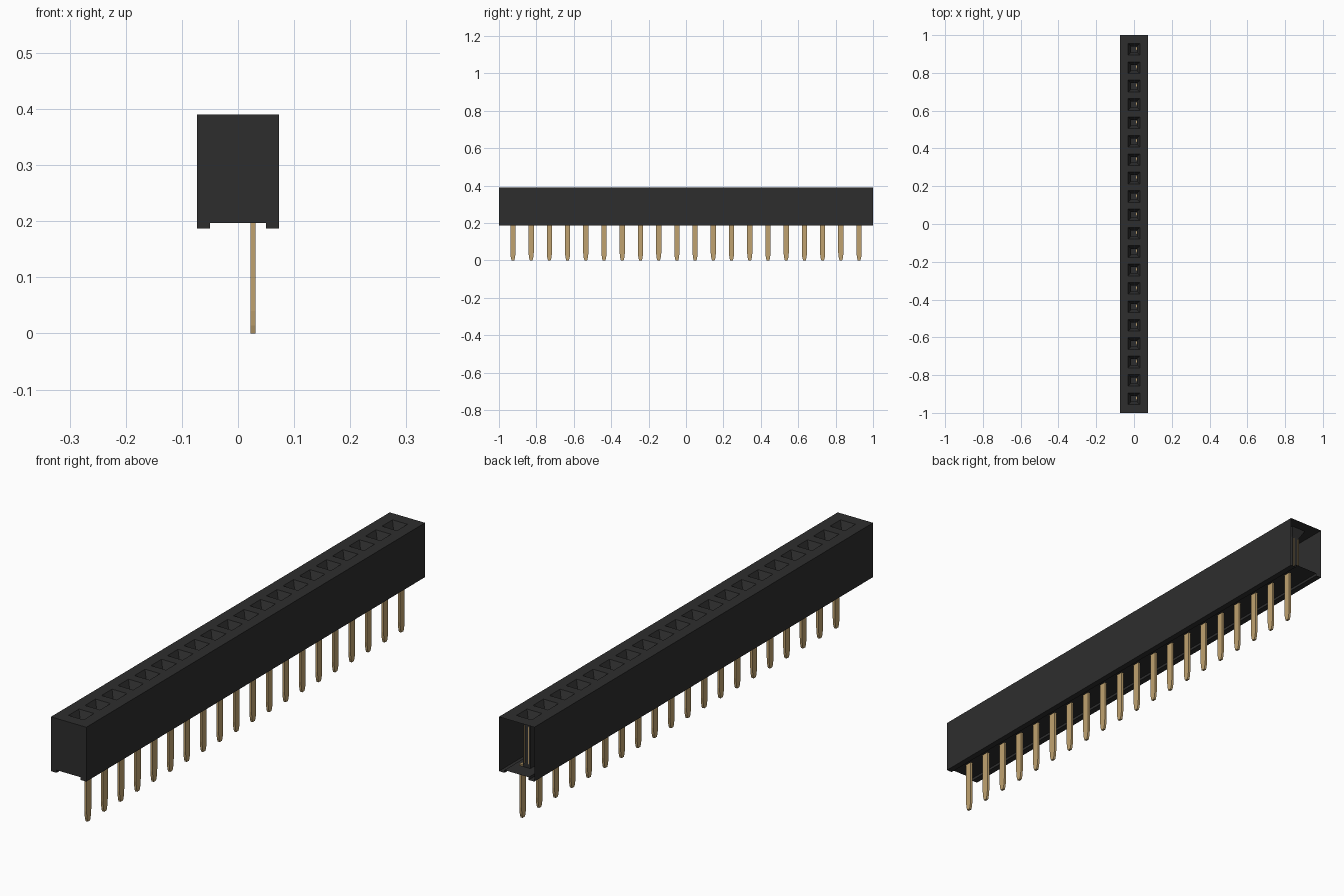
import bpy
import bmesh
from mathutils import Matrix

cube = bpy.data.objects.get("Cube")
if cube:
    bpy.data.objects.remove(cube, do_unlink=True)

COUNT, PITCH = 20, 0.0974
HALF_W, HALF_L = 0.073, 1.0
TOP, FLOOR, BOTTOM = 0.39, 0.197, 0.187
PIN_X = (0.0225, 0.0315)
CENTRES = [(i - (COUNT - 1) / 2) * PITCH for i in range(COUNT)]


def material(name, rgb):
    mat = bpy.data.materials.new(name)
    mat.use_nodes = True
    mat.diffuse_color = (*rgb, 1)
    bsdf = mat.node_tree.nodes["Principled BSDF"]
    bsdf.inputs["Base Color"].default_value = (*rgb, 1)
    bsdf.inputs["Roughness"].default_value = 0.6
    return mat


black = material("black plastic", (0.027, 0.027, 0.027))
gold = material("gold plating", (0.53, 0.365, 0.16))


def finish(bm, name, mat):
    bmesh.ops.remove_doubles(bm, verts=bm.verts, dist=1e-5)
    bmesh.ops.recalc_face_normals(bm, faces=bm.faces)
    mesh = bpy.data.meshes.new(name)
    bm.to_mesh(mesh)
    bm.free()
    mesh.materials.append(mat)
    obj = bpy.data.objects.new(name, mesh)
    bpy.context.collection.objects.link(obj)
    return obj


def ring(bm, x, y0, y1, z):
    return [bm.verts.new(c) for c in
            ((-x, y0, z), (x, y0, z), (x, y1, z), (-x, y1, z))]


def bridge(bm, a, b):
    n = len(a)
    for i in range(n):
        bm.faces.new((a[i], a[(i + 1) % n], b[(i + 1) % n], b[i]))


# Housing: thin shell with a grooved underside, closed at the front, open at the back
bm = bmesh.new()
profile = [(HALF_W, TOP), (HALF_W, BOTTOM), (0.05, BOTTOM), (0.05, FLOOR),
           (-0.05, FLOOR), (-0.05, BOTTOM), (-HALF_W, BOTTOM), (-HALF_W, TOP)]
front = [bm.verts.new((x, -HALF_L, z)) for x, z in profile]
back = [bm.verts.new((x, HALF_L, z)) for x, z in profile]
for i in range(len(profile) - 1):
    bm.faces.new((front[i], front[i + 1], back[i + 1], back[i]))
bm.faces.new(front)

# Top of the housing: one cell per socket, with a funnel and a square shaft
for i, y in enumerate(CENTRES):
    y0 = -HALF_L if i == 0 else y - PITCH / 2
    y1 = HALF_L if i == COUNT - 1 else y + PITCH / 2
    rings = [ring(bm, HALF_W, y0, y1, TOP)]
    for half, z in ((0.031, TOP), (0.015, TOP - 0.03), (0.015, FLOOR)):
        rings.append(ring(bm, half, y - half, y + half, z))
    for a, b in zip(rings, rings[1:]):
        bridge(bm, a, b)
finish(bm, "housing", black)

# Pins: flat blades with tapered tips
bm = bmesh.new()
half_blade = [(0.014, FLOOR + 0.004), (0.014, 0.04), (0.011, 0.014), (0.007, 0.0)]
outline = half_blade + [(-w, z) for w, z in reversed(half_blade)]
for y in CENTRES:
    sides = [[bm.verts.new((x, y + w, z)) for w, z in outline] for x in PIN_X]
    bridge(bm, *sides)
    for side in sides:
        bm.faces.new(side)
finish(bm, "pins", gold)

# Contacts: slim strips behind each shaft and a small foot on the floor
bm = bmesh.new()
for y in CENTRES:
    for x in (-0.009, 0.009):
        place = Matrix.Translation((x, y + 0.0165, 0.283)) @ Matrix.Diagonal((0.003, 0.002, 0.14, 1))
        bmesh.ops.create_cube(bm, size=1, matrix=place)
    bmesh.ops.create_cone(bm, cap_ends=True, segments=8, radius1=0.012, radius2=0.012,
                          depth=0.002, matrix=Matrix.Translation((0.022, y + 0.004, FLOOR + 0.002)))
finish(bm, "contacts", gold)
